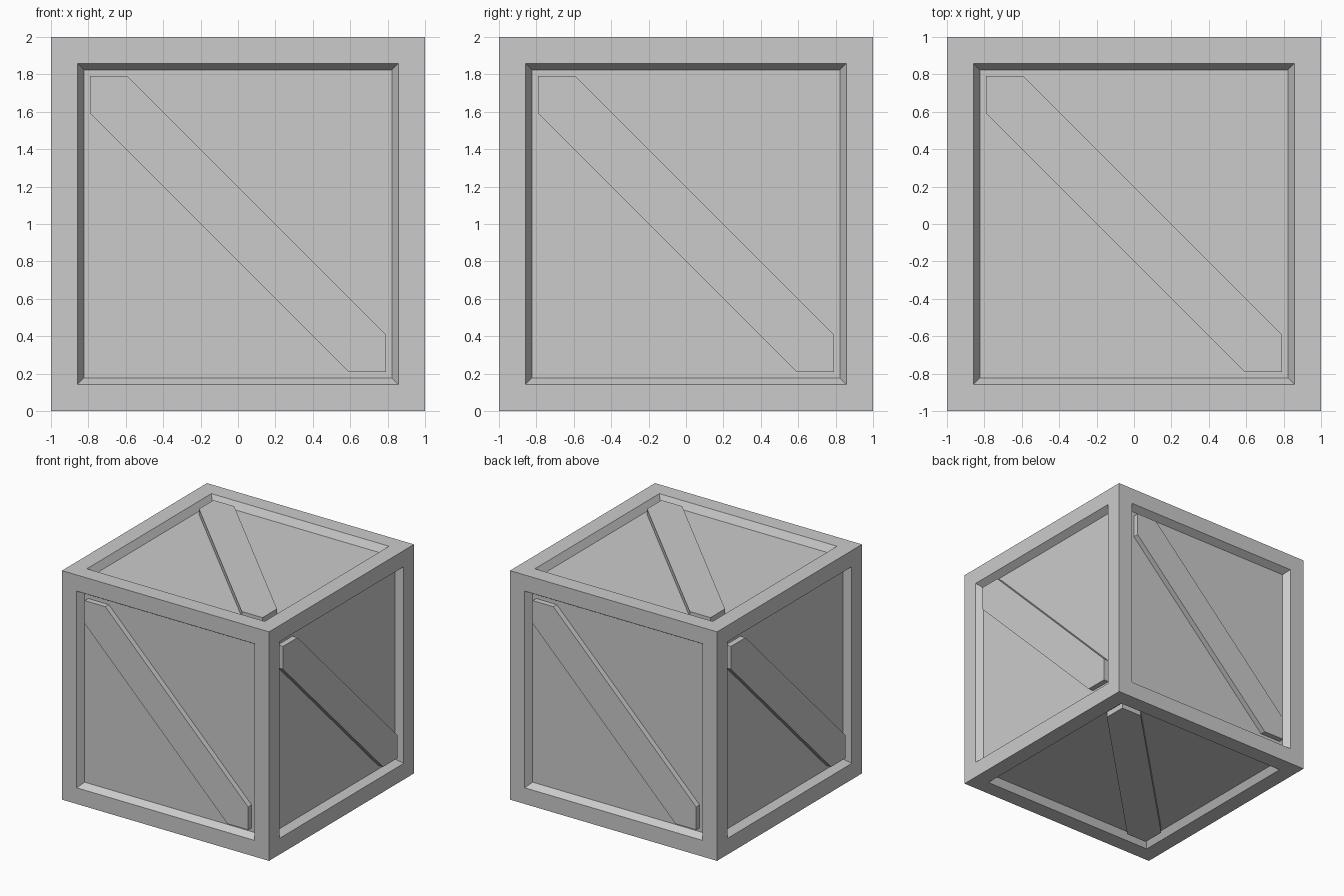
import bpy
import bmesh
from mathutils import Matrix, Vector

default = bpy.data.objects.get("Cube")
if default:
    bpy.data.objects.remove(default, do_unlink=True)

HALF = 1.0            # half the crate's side
BORDER = 0.2          # width of the flat frame
SLOPE = 0.05          # width of the sloping recess wall
DEPTH = 0.06          # how far the panel is sunk
BRACE_TOP = 0.988     # brace surface, measured from the centre
REACH = 0.79          # how far the brace runs into the corners
BAND = 0.2            # limit of |u + v| across the brace

grey = bpy.data.materials.new("crate_grey")
grey.use_nodes = True
grey.diffuse_color = (0.6, 0.6, 0.6, 1)
grey.node_tree.nodes["Principled BSDF"].inputs["Base Color"].default_value = (0.6, 0.6, 0.6, 1)


def add_object(name, bm):
    bmesh.ops.recalc_face_normals(bm, faces=bm.faces)
    mesh = bpy.data.meshes.new(name)
    bm.to_mesh(mesh)
    bm.free()
    mesh.materials.append(grey)
    obj = bpy.data.objects.new(name, mesh)
    bpy.context.collection.objects.link(obj)
    return obj


# Crate body: a cube with a framed, sunken panel on every side
bm = bmesh.new()
bmesh.ops.create_cube(bm, size=2 * HALF)
sides = bm.faces[:]
bmesh.ops.inset_individual(bm, faces=sides, thickness=BORDER)
bmesh.ops.inset_individual(bm, faces=sides, thickness=SLOPE, depth=-DEPTH)
bmesh.ops.translate(bm, verts=bm.verts, vec=(0, 0, HALF))
add_object("crate_body", bm)


# Diagonal brace: a flat board with pointed ends that fill the corners
def add_brace(name, u, v):
    u, v = Vector(u), Vector(v)
    n = u.cross(v)
    place = Matrix((u, v, n)).transposed().to_4x4()
    place.translation = (0, 0, HALF)
    near = REACH - BAND
    outline = [(-REACH, REACH), (-REACH, near), (near, -REACH),
               (REACH, -REACH), (REACH, -near), (-near, REACH)]
    bm = bmesh.new()
    base = bm.faces.new([bm.verts.new((a, b, HALF - DEPTH - 0.005)) for a, b in outline])
    ext = bmesh.ops.extrude_face_region(bm, geom=[base], use_keep_orig=True)
    top = [g for g in ext["geom"] if isinstance(g, bmesh.types.BMVert)]
    for vert in top:
        vert.co.z = BRACE_TOP
    bmesh.ops.transform(bm, matrix=place, verts=bm.verts)
    add_object(name, bm)


X, Y, Z = (1, 0, 0), (0, 1, 0), (0, 0, 1)
NX, NY = (-1, 0, 0), (0, -1, 0)
for side, u, v in (("front", X, Z), ("back", NX, Z), ("left", Y, Z),
                   ("right", NY, Z), ("top", X, Y), ("bottom", X, NY)):
    add_brace(side + "_brace", u, v)
